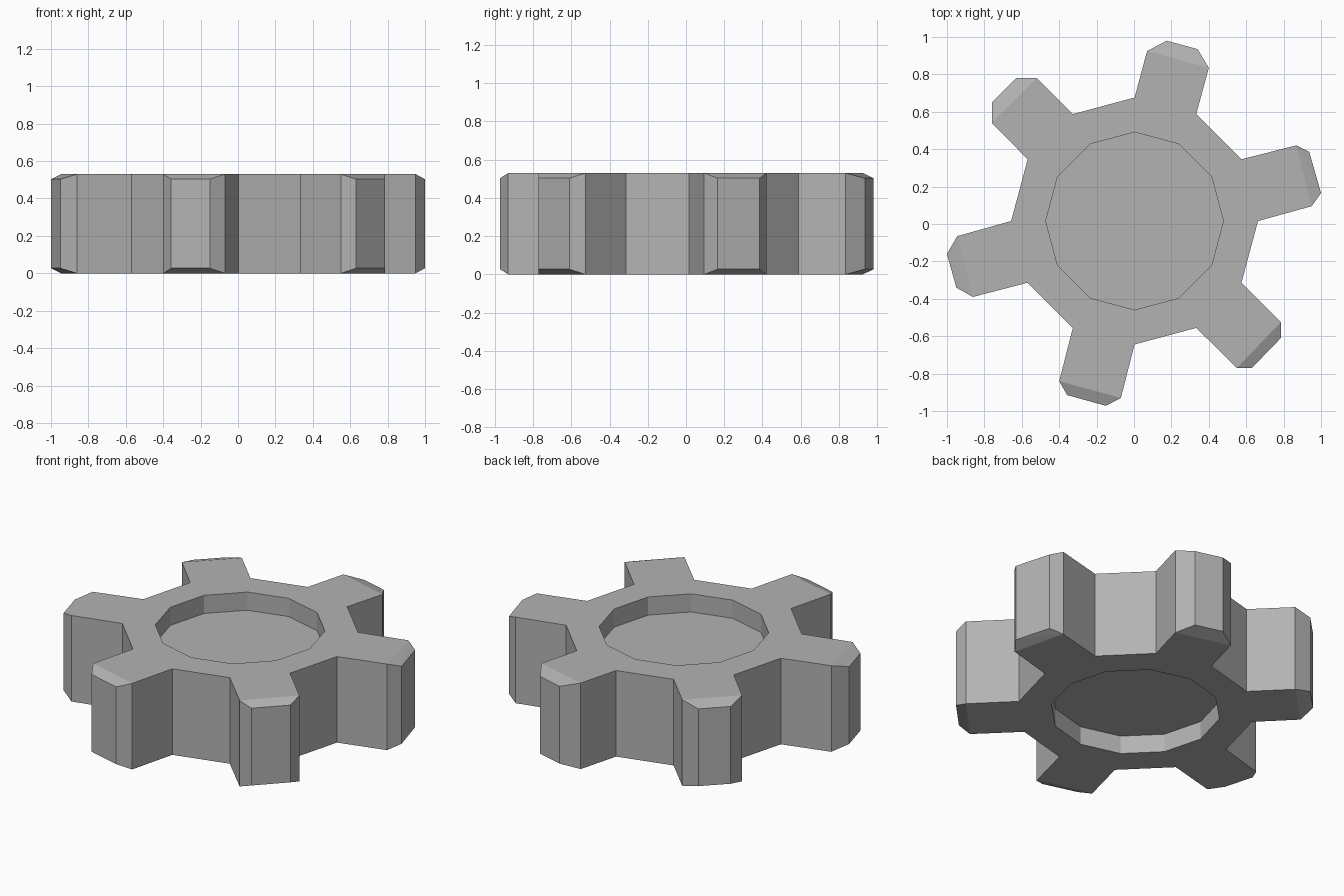
import bpy, bmesh, math

if "Cube" in bpy.data.objects:
    bpy.data.objects.remove(bpy.data.objects["Cube"])

CX, CY = 0.003, 0.016      # hub centre
HEIGHT = 0.53
HUB_R, BORE_R = 0.66, 0.475
DEPTH = 0.112              # recess depth on both sides
DROP = 0.027               # height lost at the chamfered tips

# four tip corners of each slightly irregular tooth, counter-clockwise
TIPS = [
    [(0.95, 0.095), (1.0, 0.165), (0.937, 0.385), (0.867, 0.42)],
    [(0.40, 0.835), (0.34, 0.935), (0.175, 0.98), (0.07, 0.925)],
    [(-0.52, 0.78), (-0.63, 0.78), (-0.76, 0.65), (-0.76, 0.54)],
    [(-0.945, -0.065), (-1.0, -0.16), (-0.95, -0.34), (-0.862, -0.39)],
    [(-0.40, -0.84), (-0.357, -0.915), (-0.15, -0.972), (-0.07, -0.93)],
    [(0.55, -0.77), (0.63, -0.77), (0.785, -0.61), (0.785, -0.525)],
]

bm = bmesh.new()


def ring(radius, z):
    return [bm.verts.new((CX + radius * math.cos(i * math.pi / 6),
                          CY + radius * math.sin(i * math.pi / 6), z))
            for i in range(12)]


def cap(z, inward):
    """One side of the gear: recess, hub ring, teeth and tip chamfers."""
    hub, rim = ring(HUB_R, z), ring(BORE_R, z)
    floor = ring(BORE_R, z + inward * DEPTH)
    bm.faces.new(floor)
    for i in range(12):
        j = (i + 1) % 12
        bm.faces.new((hub[i], hub[j], rim[j], rim[i]))
        bm.faces.new((rim[i], rim[j], floor[j], floor[i]))
    outline = []
    for t, tip in enumerate(TIPS):
        a, b, c, d = [bm.verts.new((x, y, z + (inward * DROP if k in (1, 2) else 0)))
                      for k, (x, y) in enumerate(tip)]
        h0, h1 = hub[2 * t], hub[2 * t + 1]
        bm.faces.new((h0, a, d, h1))
        bm.faces.new((a, b, d))
        bm.faces.new((b, c, d))
        outline += [h0, a, b, c, d, h1]
    return outline


# join both sides with the outer walls
bottom, top = cap(0, 1), cap(HEIGHT, -1)
n = len(bottom)
for i in range(n):
    j = (i + 1) % n
    bm.faces.new((bottom[i], bottom[j], top[j], top[i]))
bmesh.ops.recalc_face_normals(bm, faces=bm.faces[:])

mesh = bpy.data.meshes.new("gear_wheel")
bm.to_mesh(mesh)
bm.free()
gear = bpy.data.objects.new("gear_wheel", mesh)
bpy.context.collection.objects.link(gear)

grey = bpy.data.materials.new("metal grey")
grey.diffuse_color = (0.45, 0.45, 0.45, 1)
grey.use_nodes = True
grey.node_tree.nodes["Principled BSDF"].inputs["Base Color"].default_value = grey.diffuse_color
mesh.materials.append(grey)
